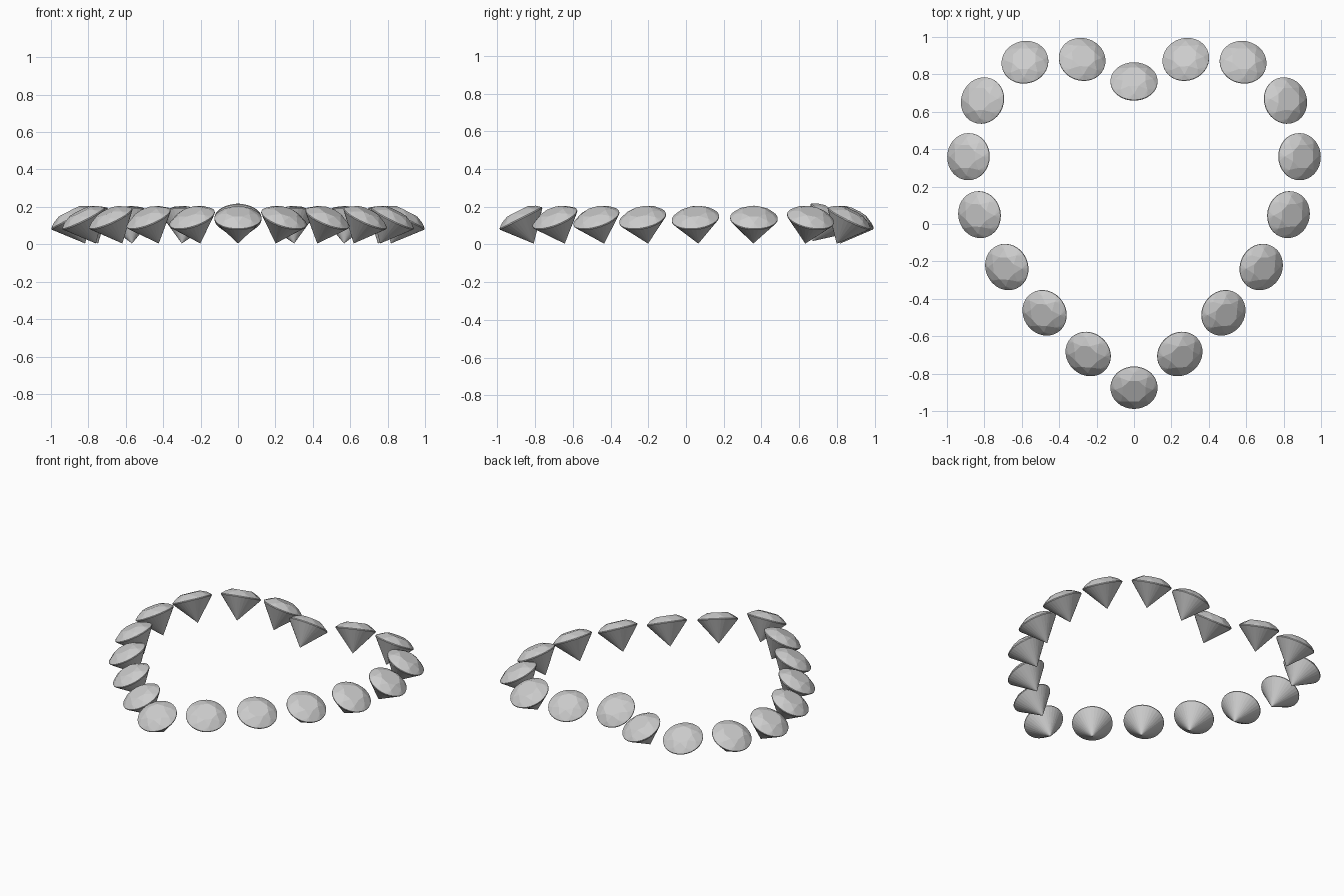
import bpy, bmesh
from math import sin, cos, pi, radians
from mathutils import Matrix, Vector

if "Cube" in bpy.data.objects:
    bpy.data.objects.remove(bpy.data.objects["Cube"])

R, DEPTH, CROWN = 0.126, 0.15, 0.042   # girdle radius, pavilion depth, crown height


def ring(bm, n, r, z, turn=0.0):
    return [bm.verts.new((r * cos(turn + 2 * pi * i / n), r * sin(turn + 2 * pi * i / n), z))
            for i in range(n)]


# One brilliant-cut stone: table, crown facets, thin girdle, pointed pavilion
def gem_mesh():
    bm = bmesh.new()
    ring(bm, 8, R * 0.52, CROWN, pi / 8)
    ring(bm, 8, R * 0.80, CROWN * 0.58)
    ring(bm, 32, R, 0.003)
    ring(bm, 32, R, -0.003)
    bm.verts.new((0, 0, -DEPTH))
    bmesh.ops.convex_hull(bm, input=bm.verts[:])
    bmesh.ops.dissolve_limit(bm, angle_limit=radians(1), verts=bm.verts[:], edges=bm.edges[:])
    bmesh.ops.recalc_face_normals(bm, faces=bm.faces[:])
    me = bpy.data.meshes.new("gem")
    bm.to_mesh(me)
    bm.free()
    return me


# Place a stone leaning outwards towards the given heading
def place(name, me, x, y, heading, tilt=27):
    ob = bpy.data.objects.new(name, me)
    bpy.context.collection.objects.link(ob)
    h = radians(heading)
    axis = Vector((-sin(h), cos(h), 0))
    ob.matrix_world = (Matrix.Translation((x, y, 0.138))
                       @ Matrix.Rotation(radians(tilt), 4, axis))


gem = gem_mesh()

# Stones on the centre line: notch and tip of the heart
place("gem_notch", gem, 0, 0.762, 90, 37)
place("gem_tip", gem, 0, -0.875, -90)

# Right half of the heart (x, y, lean heading), mirrored to the left
half = [(0.277, 0.88, 110), (0.583, 0.865, 76), (0.81, 0.66, 24), (0.885, 0.36, 3),
        (0.826, 0.05, -13), (0.68, -0.23, -25), (0.478, -0.475, -37), (0.245, -0.695, -50)]
for i, (x, y, a) in enumerate(half, 1):
    place(f"gem_right_{i}", gem, x, y, a)
    place(f"gem_left_{i}", gem, -x, y, 180 - a)
